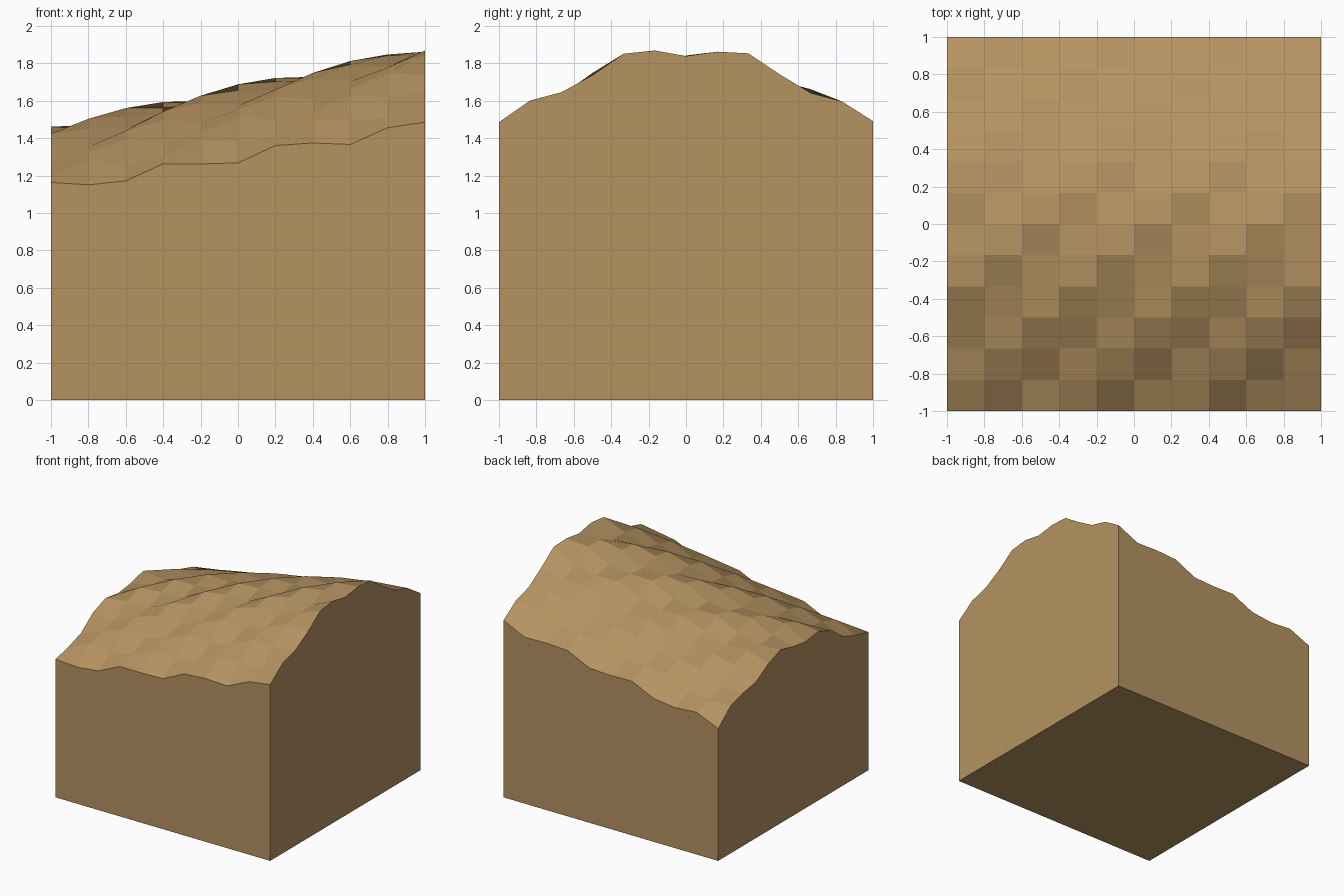
import bpy, bmesh
from math import cos, pi

if "Cube" in bpy.data.objects:
    bpy.data.objects.remove(bpy.data.objects["Cube"])

NX, NY = 10, 12


def height(x, y):
    # tilted ridge plus a diagonal ripple
    ridge = (1.299 + 0.358 * cos(pi * y / 2)) * (1 + 0.131 * x)
    return ridge + 0.035 * cos(10 * x - 10.4 * y - 0.48)


bm = bmesh.new()

# faceted ground surface
grid = []
for j in range(NY + 1):
    y = -1 + 2 * j / NY
    row = []
    for i in range(NX + 1):
        x = -1 + 2 * i / NX
        row.append(bm.verts.new((x, y, height(x, y))))
    grid.append(row)
for j in range(NY):
    for i in range(NX):
        bm.faces.new((grid[j][i], grid[j][i + 1], grid[j + 1][i + 1], grid[j + 1][i]))

# flat walls and base
b = [bm.verts.new((x, y, 0)) for x, y in ((-1, -1), (1, -1), (1, 1), (-1, 1))]
edges = [grid[0],
         [r[-1] for r in grid],
         grid[-1][::-1],
         [r[0] for r in grid][::-1]]
for k, top in enumerate(edges):
    bm.faces.new([b[k], b[(k + 1) % 4]] + top[::-1])
bm.faces.new(b[::-1])
bmesh.ops.recalc_face_normals(bm, faces=bm.faces)

mesh = bpy.data.meshes.new("terrain_block")
bm.to_mesh(mesh)
bm.free()
terrain = bpy.data.objects.new("terrain_block", mesh)
bpy.context.collection.objects.link(terrain)

# sandy earth colour
mat = bpy.data.materials.new("sand")
mat.diffuse_color = (0.46, 0.29, 0.12, 1)
mat.use_nodes = True
mat.node_tree.nodes["Principled BSDF"].inputs["Base Color"].default_value = mat.diffuse_color
mesh.materials.append(mat)
